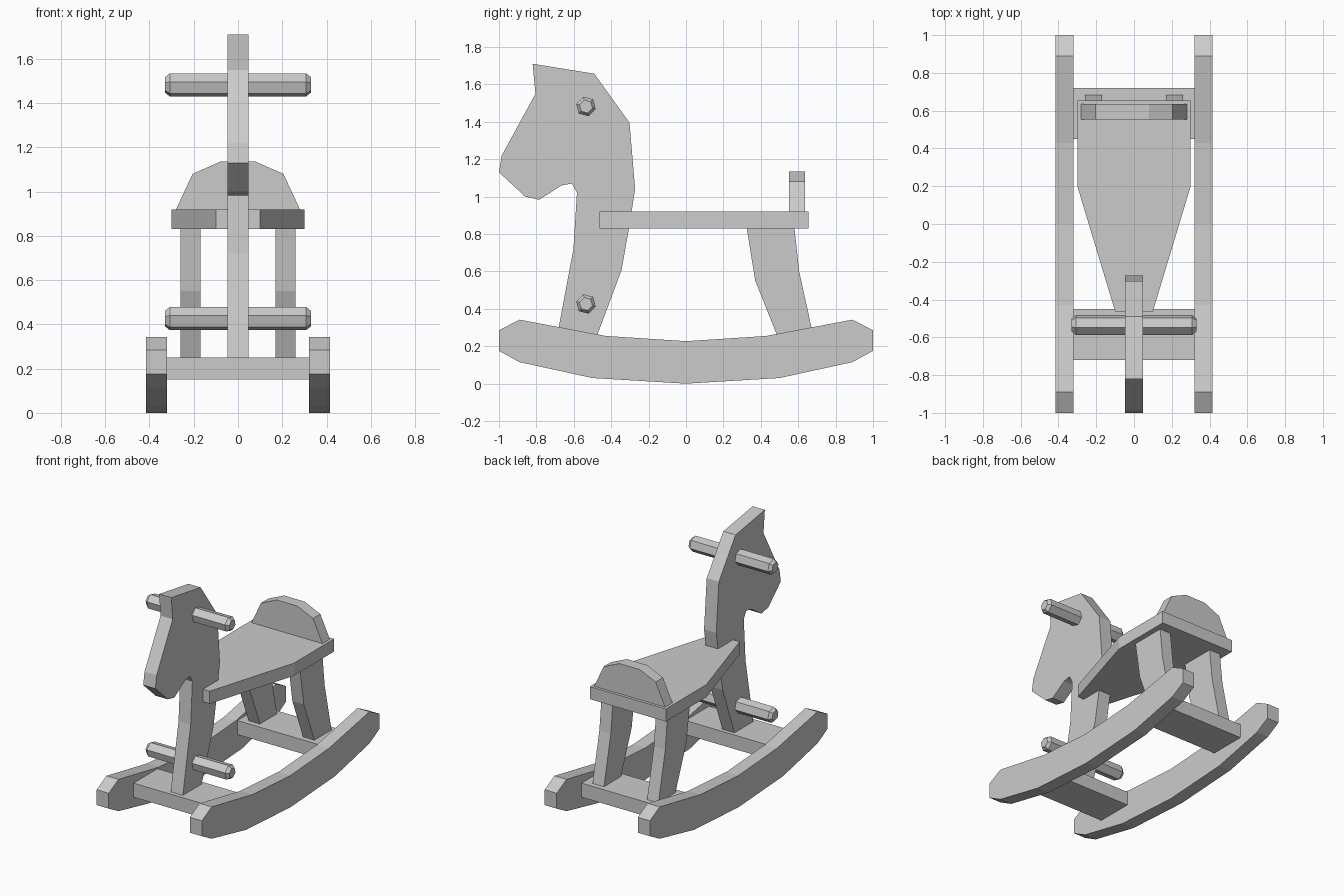
import bpy
import bmesh
import math
from mathutils import Vector

default = bpy.data.objects.get("Cube")
if default:
    bpy.data.objects.remove(default, do_unlink=True)

# Single plain material
COLOUR = (0.6, 0.6, 0.6, 1)
wood = bpy.data.materials.new("plain_grey")
wood.use_nodes = True
wood.diffuse_color = COLOUR
wood.node_tree.nodes["Principled BSDF"].inputs["Base Color"].default_value = COLOUR

# How a profile point (a, b) at depth d maps to space, per extrusion axis
PLACE = {
    "x": lambda a, b, d: Vector((d, a, b)),
    "y": lambda a, b, d: Vector((a, d, b)),
    "z": lambda a, b, d: Vector((a, b, d)),
}


def finish(name, bm):
    bmesh.ops.recalc_face_normals(bm, faces=bm.faces)
    mesh = bpy.data.meshes.new(name)
    bm.to_mesh(mesh)
    bm.free()
    mesh.materials.append(wood)
    obj = bpy.data.objects.new(name, mesh)
    bpy.context.collection.objects.link(obj)
    return obj


def board(name, profile, axis, start, end):
    """Cut a flat board: extrude a profile along an axis."""
    bm = bmesh.new()
    face = bm.faces.new([bm.verts.new(PLACE[axis](a, b, start)) for a, b in profile])
    side = bmesh.ops.extrude_face_region(bm, geom=[face])
    verts = [g for g in side["geom"] if isinstance(g, bmesh.types.BMVert)]
    bmesh.ops.translate(bm, verts=verts, vec=PLACE[axis](0, 0, end - start))
    return finish(name, bm)


def mirrored(half):
    """Complete a symmetric profile from its positive half."""
    return half + [(-a, b) for a, b in reversed(half) if a > 0]


def peg(name, y, z):
    """Hexagonal peg along x with chamfered ends."""
    bm = bmesh.new()
    rings = []
    for x, r in ((-0.33, 0.036), (-0.308, 0.054), (0.308, 0.054), (0.33, 0.036)):
        angles = [math.radians(45 + 60 * i) for i in range(6)]
        rings.append([bm.verts.new((x, y + r * math.cos(t), z + r * math.sin(t)))
                      for t in angles])
    for lower, upper in zip(rings, rings[1:]):
        for i in range(6):
            j = (i + 1) % 6
            bm.faces.new((lower[i], lower[j], upper[j], upper[i]))
    bm.faces.new(rings[0])
    bm.faces.new(rings[-1])
    return finish(name, bm)


# Curved rockers and rear legs, one per side
rocker = mirrored([(0, 0.0), (0.5, 0.03), (0.89, 0.115), (1, 0.175),
                   (1, 0.285), (0.89, 0.342), (0.43, 0.255), (0, 0.227)])
rear_leg = [(0.325, 0.83), (0.37, 0.55), (0.49, 0.25),
            (0.682, 0.25), (0.605, 0.6), (0.58, 0.83)]
for side, s in (("left", 1), ("right", -1)):
    board(side + "_rocker", rocker, "x", s * 0.32, s * 0.415)
    board(side + "_rear_leg", rear_leg, "x", s * 0.17, s * 0.26)

# Cross planks joining the rockers
for name, y in (("front_plank", -0.585), ("rear_plank", 0.585)):
    board(name, mirrored([(0.32, y - 0.135), (0.32, y + 0.135)]), "z", 0.15, 0.25)

# Head, neck and front leg cut from one board
head = [(-0.82, 1.71), (-0.49, 1.657), (-0.302, 1.395), (-0.272, 1.04),
        (-0.305, 0.83), (-0.345, 0.605), (-0.478, 0.25), (-0.69, 0.25),
        (-0.602, 0.72), (-0.583, 1.02), (-0.61, 1.07), (-0.665, 1.06),
        (-0.785, 0.983), (-0.86, 1.0), (-1, 1.13), (-0.985, 1.22),
        (-0.805, 1.55)]
board("head_and_front_leg", head, "x", -0.048, 0.048)

# Tapered seat and backrest
board("seat", mirrored([(0.1, -0.462), (0.3, 0.2), (0.3, 0.655)]), "z", 0.83, 0.92)
board("backrest", mirrored([(0.28, 0.92), (0.205, 1.08), (0.08, 1.135)]), "y", 0.552, 0.635)

# Hand grip and foot rest
peg("hand_grip", -0.535, 1.482)
peg("foot_rest", -0.535, 0.426)
